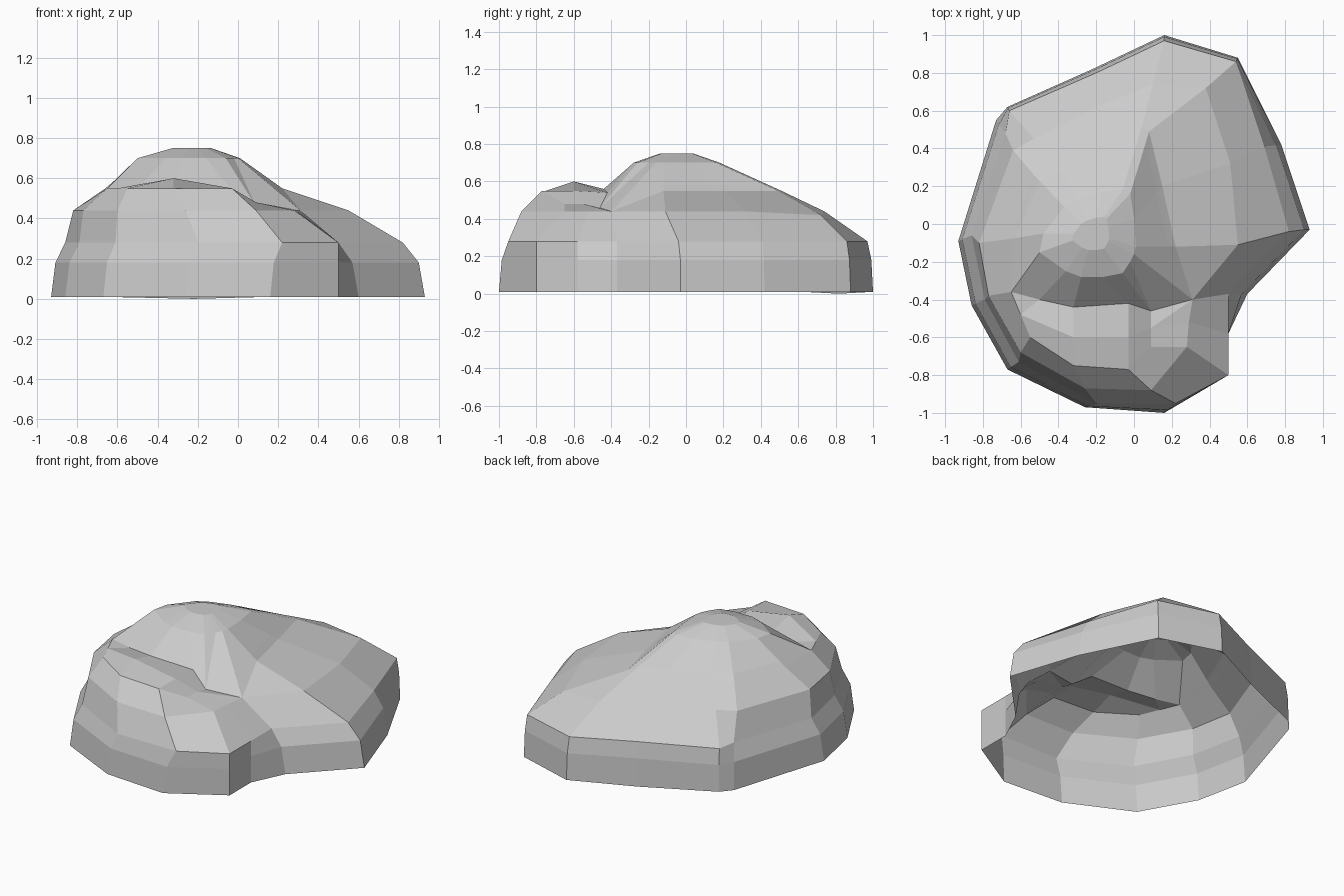
import bpy
import bmesh
from mathutils import Vector

default_cube = bpy.data.objects.get("Cube")
if default_cube:
    bpy.data.objects.remove(default_cube, do_unlink=True)


def flat_ring(outline, height):
    """Lift a plan outline to one height."""
    return [Vector((x, y, height)) for x, y in outline]


def blend_rings(lower, upper, amount, overrides):
    """Ring between two others, with a few spokes placed by hand."""
    ring = [a.lerp(b, amount) for a, b in zip(lower, upper)]
    for spoke, point in overrides.items():
        ring[spoke] = Vector(point)
    return ring


def make_material(name, color):
    material = bpy.data.materials.new(name)
    material.use_nodes = True
    material.diffuse_color = color
    material.node_tree.nodes["Principled BSDF"].inputs["Base Color"].default_value = color
    return material


def loft(name, rings, material):
    """Join closed rings from the ground upward and cap the last one."""
    bm = bmesh.new()
    rows = [[bm.verts.new(point) for point in ring] for ring in rings]
    count = len(rows[0])
    for lower, upper in zip(rows, rows[1:]):
        for i in range(count):
            j = (i + 1) % count
            bm.faces.new((lower[i], lower[j], upper[j], upper[i]))
    bm.faces.new(rows[-1])
    # Spokes that share a point collapse into triangles
    bmesh.ops.remove_doubles(bm, verts=bm.verts, dist=0.004)
    mesh = bpy.data.meshes.new(name)
    bm.to_mesh(mesh)
    bm.free()
    mesh.materials.append(material)
    rock = bpy.data.objects.new(name, mesh)
    bpy.context.collection.objects.link(rock)
    return rock


# Ground outline, counterclockwise from the model's left
ground = flat_ring([
    (.93, -.03), (.78, .42), (.55, .88), (.16, 1), (-.22, .82),
    (-.67, .62), (-.73, .55), (-.93, -.09), (-.86, -.43), (-.67, -.77),
    (-.26, -.97), (.16, -1), (.5, -.8), (.5, -.58), (.6, -.37)], .01)
ground[4].z = 0

# Top of the steep side wall
wall_top = flat_ring([
    (.82, -.04), (.69, .41), (.54, .86), (.16, .97), (-.2, .8),
    (-.66, .6), (-.68, .48), (-.86, -.06), (-.79, -.4), (-.61, -.73),
    (-.2, -.95), (.22, -.95), (.5, -.8), (.5, -.58), (.5, -.37)], .28)

# Shoulder, sloping back at the rear and steep at the front
shoulder = flat_ring([
    (.55, -.11), (.51, .32), (.38, .72), (.1, .74), (-.2, .62),
    (-.53, .45), (-.64, .39), (-.82, -.1), (-.77, -.38), (-.6, -.68),
    (-.26, -.87), (.09, -.88), (.28, -.65), (.29, -.52), (.31, -.4)], .44)
shoulder[2].z = .42

# Corners where the ledge meets the wall behind it
ledge_start = Vector((-.65, -.36, .55))
ledge_dip = Vector((.09, -.46, .46))
ledge_end = shoulder[-1]

# Front edge of the ledge, dropping towards the model's left
ledge_edge = flat_ring([
    (.22, -.12), (.15, .2), (.08, .49), (.04, .51), (-.15, .45),
    (-.4, .32), (-.53, .26), (-.66, -.08), (-.65, -.36), (-.55, -.6),
    (-.32, -.75), (-.03, -.77), (.09, -.65), (.09, -.55)], .55)
ledge_edge.append(ledge_end)
for spoke in (12, 13):
    ledge_edge[spoke].z = .48

# Crown and summit
crown = flat_ring([
    (.01, -.12), (0, .03), (-.02, .16), (-.06, .18), (-.17, .17),
    (-.3, .13), (-.37, .09), (-.48, -.05), (-.5, -.15), (-.36, -.25),
    (-.28, -.28), (-.16, -.28), (-.06, -.26), (-.02, -.2), (0, -.16)], .7)
summit_center = Vector((-.22, -.05, .75))
summit = [summit_center + (p - summit_center) * .38 for p in crown]
for point in summit:
    point.z = summit_center.z

# Ledge surface: a low hump, then the foot of the wall behind it
ledge_hump = blend_rings(ledge_edge, crown, .1, {
    8: ledge_start, 9: (-.6, -.48, .55), 10: (-.32, -.6, .6),
    11: (-.03, -.6, .55), 12: (.09, -.55, .48),
    13: ledge_dip, 14: ledge_end})
ledge_back = blend_rings(ledge_edge, crown, .2, {
    8: ledge_start, 9: (-.5, -.4, .55), 10: (-.32, -.44, .56),
    11: (-.03, -.42, .54), 12: ledge_dip,
    13: ledge_dip, 14: ledge_end})

# Slight outward bulge in the side wall
wall_bulge = blend_rings(ground, wall_top, .3, {0: (.9, -.03, .18)})
for point in wall_bulge:
    point.z = .18

stone = make_material("grey stone", (.6, .6, .6, 1))
loft("rock_shell", [ground, wall_bulge, wall_top, shoulder, ledge_edge,
                    ledge_hump, ledge_back, crown, summit], stone)
